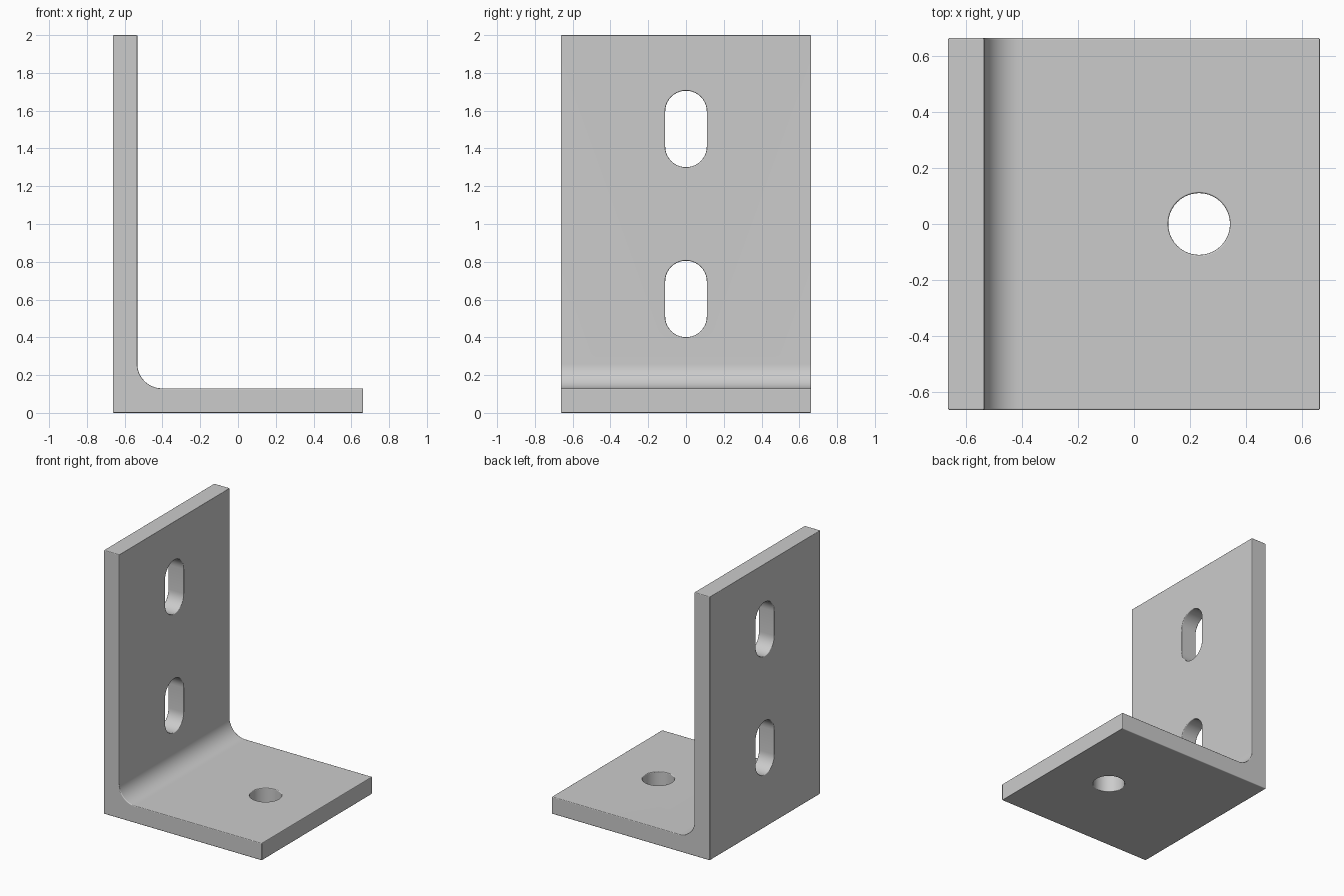
import bpy, bmesh
from math import sin, cos, pi, radians

if "Cube" in bpy.data.objects:
    bpy.data.objects.remove(bpy.data.objects["Cube"])

HALF, HEIGHT, THICK, FILLET = 0.663, 2.0, 0.13, 0.13


def prism(name, points, direction):
    """Extrude a closed planar outline along a direction."""
    bm = bmesh.new()
    face = bm.faces.new([bm.verts.new(p) for p in points])
    new = bmesh.ops.extrude_face_region(bm, geom=[face])["geom"]
    bmesh.ops.translate(bm, vec=direction,
                        verts=[v for v in new if isinstance(v, bmesh.types.BMVert)])
    bmesh.ops.recalc_face_normals(bm, faces=bm.faces)
    mesh = bpy.data.meshes.new(name)
    bm.to_mesh(mesh)
    bm.free()
    obj = bpy.data.objects.new(name, mesh)
    bpy.context.collection.objects.link(obj)
    return obj


def stadium(radius, half_straight, steps=20):
    """Outline of a circle stretched along its second axis."""
    pts = []
    for shift, start in ((half_straight, 0), (-half_straight, pi)):
        last = steps + 1 if half_straight else steps
        for i in range(last):
            a = start + pi * i / steps
            pts.append((radius * cos(a), shift + radius * sin(a)))
    return pts


# L-shaped plate with a rounded inner corner
inner = -HALF + THICK
cx, cz = inner + FILLET, THICK + FILLET
profile = [(-HALF, 0), (HALF, 0), (HALF, THICK)]
for i in range(17):
    a = -pi / 2 - pi / 2 * i / 16
    profile.append((cx + FILLET * cos(a), cz + FILLET * sin(a)))
profile += [(inner, HEIGHT), (-HALF, HEIGHT)]
bracket = prism("angle_bracket", [(x, -HALF, z) for x, z in profile], (0, 2 * HALF, 0))

# Two upright slots and one round base hole
cutters = [prism("slot_cutter", [(-0.8, y, z + mid) for y, z in stadium(0.11, 0.0925)],
                 (0.4, 0, 0)) for mid in (0.603, 1.503)]
cutters.append(prism("hole_cutter", [(x + 0.232, y, -0.1) for x, y in stadium(0.11, 0)],
                     (0, 0, 0.4)))

bpy.context.view_layer.objects.active = bracket
for cutter in cutters:
    cutter.hide_render = True
    mod = bracket.modifiers.new("cut", "BOOLEAN")
    mod.object = cutter
    mod.operation = "DIFFERENCE"
    mod.solver = "EXACT"
    bpy.ops.object.modifier_apply(modifier=mod.name)
    bpy.data.objects.remove(cutter)

# Finely eased edges
bevel = bracket.modifiers.new("eased_edges", "BEVEL")
bevel.width = 0.006
bevel.segments = 2
bevel.limit_method = "ANGLE"
bevel.angle_limit = radians(40)
bevel.harden_normals = True

bpy.ops.object.select_all(action="DESELECT")
bracket.select_set(True)
bpy.ops.object.shade_smooth_by_angle(angle=radians(40))
